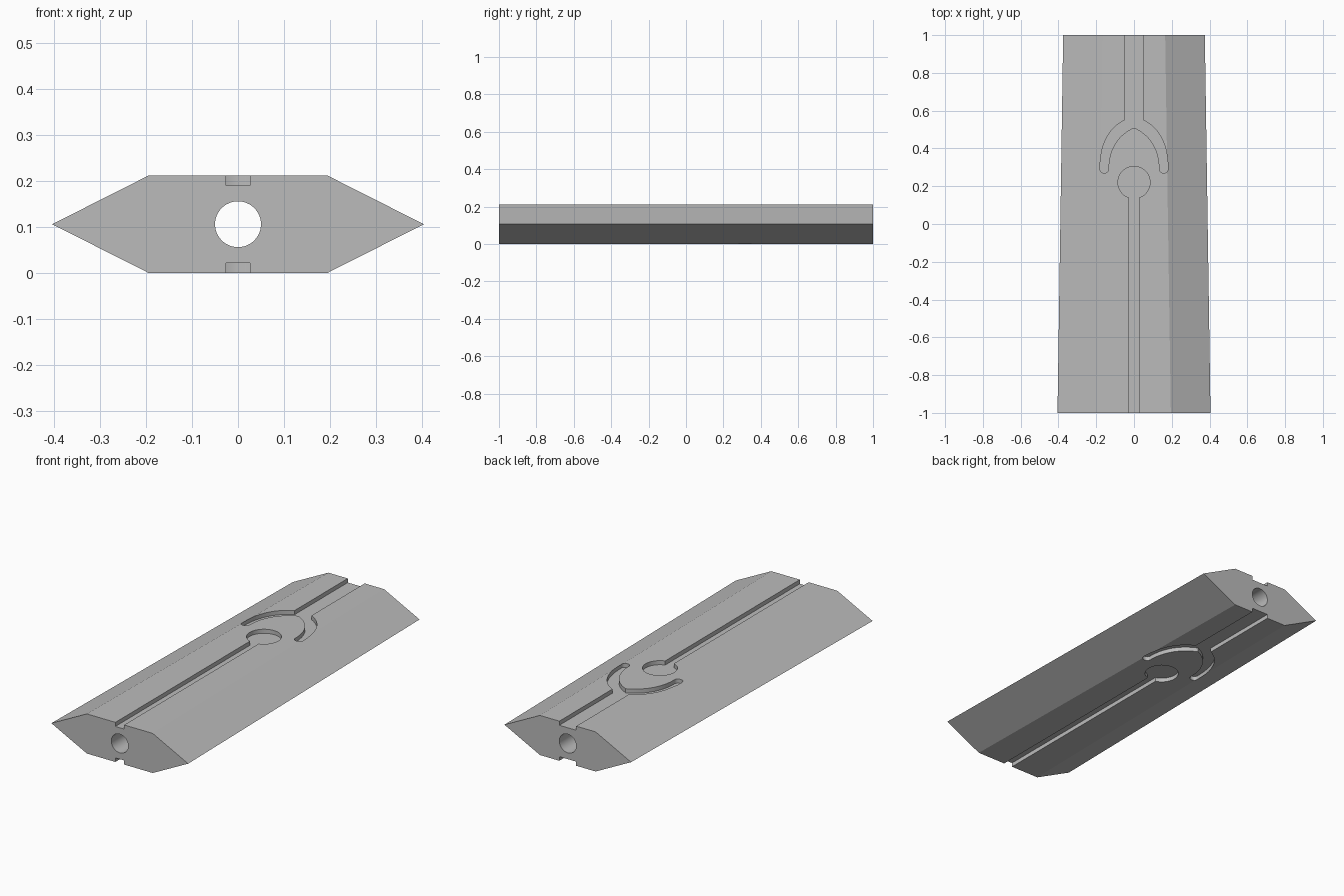
import bpy
import bmesh
from math import cos, sin, pi, asin
from mathutils import Vector, geometry

cube = bpy.data.objects.get("Cube")
if cube:
    bpy.data.objects.remove(cube)

HEIGHT = 0.212
MID = HEIGHT / 2
DEPTH = 0.022

grey = bpy.data.materials.new("plain_grey")
grey.use_nodes = True
colour = (0.5, 0.5, 0.5, 1)
grey.diffuse_color = colour
grey.node_tree.nodes["Principled BSDF"].inputs["Base Color"].default_value = colour


def make_object(name, bm):
    bmesh.ops.recalc_face_normals(bm, faces=bm.faces)
    mesh = bpy.data.meshes.new(name)
    bm.to_mesh(mesh)
    bm.free()
    mesh.materials.append(grey)
    obj = bpy.data.objects.new(name, mesh)
    bpy.context.collection.objects.link(obj)
    return obj


def prism(bm, outline, low, high):
    """Extrude a flat outline from one height to another."""
    face = bm.faces.new([bm.verts.new((x, y, low)) for x, y in outline])
    ext = bmesh.ops.extrude_face_region(bm, geom=[face])
    verts = [g for g in ext["geom"] if isinstance(g, bmesh.types.BMVert)]
    bmesh.ops.translate(bm, verts=verts, vec=(0, 0, high - low))


def bezier(a, b, c, d, steps):
    pts = geometry.interpolate_bezier(Vector(a), Vector(b), Vector(c), Vector(d), steps)
    return [(p[0], p[1]) for p in pts]


# Tapered hexagonal bar
def section(bm, y, tip, flat):
    half = [(flat, 0), (tip, MID), (flat, HEIGHT)]
    ring = half + [(-x, z) for x, z in reversed(half)]
    return [bm.verts.new((x, y, z)) for x, z in ring]


bm = bmesh.new()
front = section(bm, -1, 0.405, 0.195)
back = section(bm, 1, 0.375, 0.165)
bm.faces.new(front)
bm.faces.new(back)
for i in range(len(front)):
    j = (i + 1) % len(front)
    bm.faces.new((front[i], front[j], back[j], back[i]))
body = make_object("grooved_bar", bm)

# Keyhole groove: a straight slot ending in a round pocket
slot, radius, centre = 0.026, 0.085, 0.22
start = asin(slot / radius) - pi / 2
sweep = -2 * start
keyhole = [(-slot, -1.1), (slot, -1.1)]
for i in range(49):
    a = start + (2 * pi - 2 * asin(slot / radius)) * i / 48
    keyhole.append((radius * cos(a), centre + radius * sin(a)))

# Forked groove: a wide slot splitting into two curved arms
arm = [(0.05, 1.1)]
arm += bezier((0.05, 0.55), (0.13, 0.51), (0.18, 0.43), (0.18, 0.29), 20)
arm += bezier((0.18, 0.29), (0.18, 0.263), (0.135, 0.263), (0.135, 0.29), 12)[1:]
arm += bezier((0.135, 0.29), (0.135, 0.40), (0.08, 0.475), (0, 0.51), 20)[1:]
fork = arm + [(-x, y) for x, y in reversed(arm[:-1])]

# The same grooves are cut into the top and the bottom
bm = bmesh.new()
for outline in (keyhole, fork):
    prism(bm, outline, -0.1, DEPTH)
    prism(bm, outline, HEIGHT - DEPTH, HEIGHT + 0.1)
grooves = make_object("groove_cutter", bm)

# Round bore along the whole length
bm = bmesh.new()
circle = [(0.05 * cos(2 * pi * i / 48), 0.05 * sin(2 * pi * i / 48)) for i in range(48)]
prism(bm, circle, -1.1, 1.1)
bore = make_object("bore_cutter", bm)
bore.rotation_euler.x = pi / 2
bore.location.z = MID

for cutter in (grooves, bore):
    mod = body.modifiers.new(cutter.name, "BOOLEAN")
    mod.operation = "DIFFERENCE"
    mod.solver = "EXACT"
    mod.object = cutter

bpy.ops.object.select_all(action="DESELECT")
body.select_set(True)
bpy.context.view_layer.objects.active = body
for mod in list(body.modifiers):
    bpy.ops.object.modifier_apply(modifier=mod.name)
bpy.ops.object.shade_smooth_by_angle(angle=0.35)

for cutter in (grooves, bore):
    bpy.data.objects.remove(cutter)
